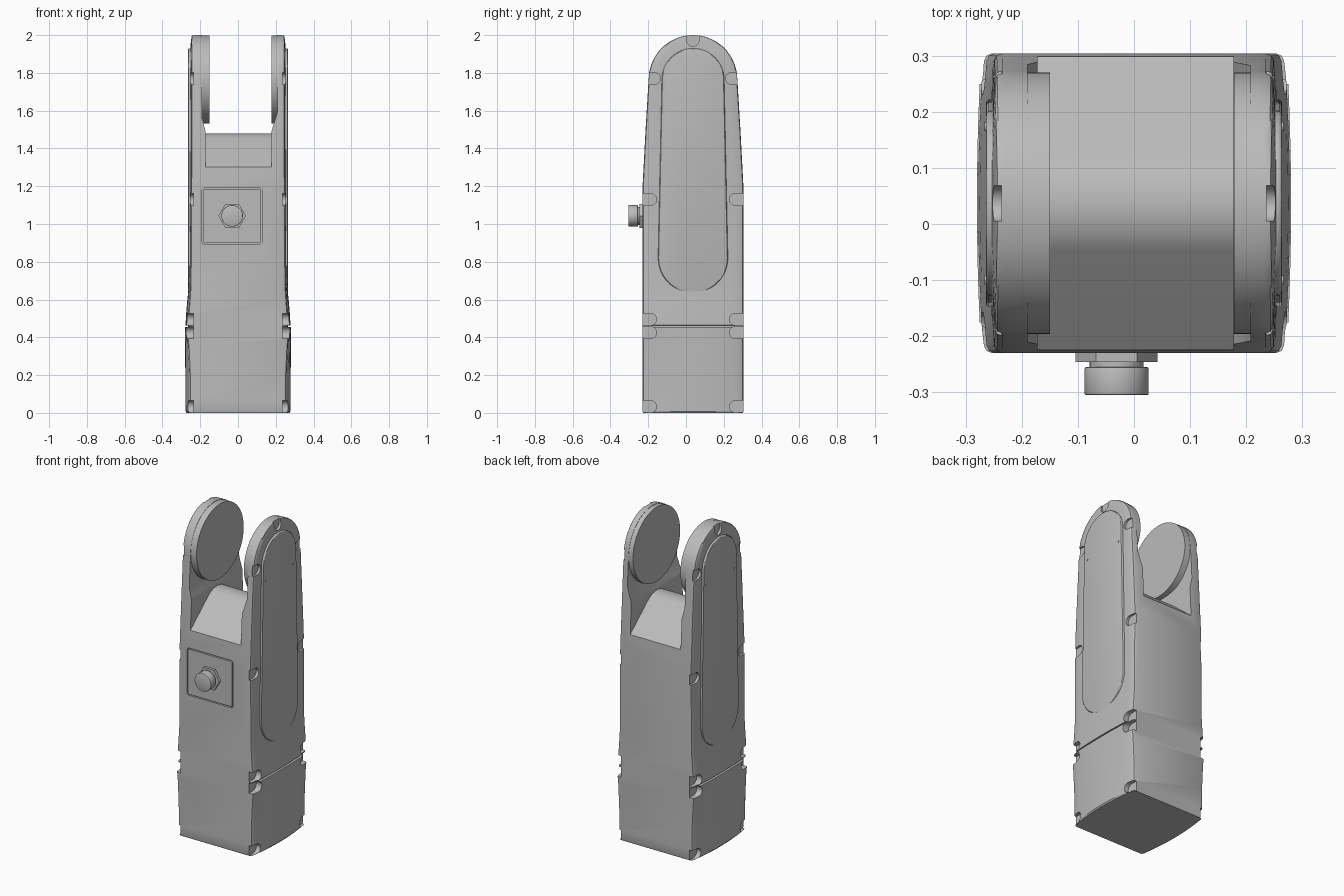
import bpy, bmesh, math
from mathutils import Vector

cube = bpy.data.objects.get("Cube")
if cube:
    bpy.data.objects.remove(cube, do_unlink=True)

grey = bpy.data.materials.new("light_grey")
grey.use_nodes = True
grey.diffuse_color = (0.5, 0.5, 0.5, 1)
grey.node_tree.nodes["Principled BSDF"].inputs["Base Color"].default_value = (0.5, 0.5, 0.5, 1)

MID_Y = 0.037      # middle of the housing in depth
PIVOT_Z = 1.765    # centre of the rounded fork tips
TIP_R = 0.235


def make(name, bm):
    bmesh.ops.recalc_face_normals(bm, faces=bm.faces)
    mesh = bpy.data.meshes.new(name)
    bm.to_mesh(mesh)
    bm.free()
    mesh.materials.append(grey)
    obj = bpy.data.objects.new(name, mesh)
    bpy.context.collection.objects.link(obj)
    return obj


def loft(name, rings):
    bm = bmesh.new()
    loops = [[bm.verts.new(p) for p in ring] for ring in rings]
    n = len(loops[0])
    for a, b in zip(loops, loops[1:]):
        for i in range(n):
            j = (i + 1) % n
            bm.faces.new((a[i], a[j], b[j], b[i]))
    bm.faces.new(loops[0])
    bm.faces.new(loops[-1])
    return make(name, bm)


def prism(name, outline, axis, lo, hi):
    """Extrude a 2D outline along x (outline is y, z) or y (outline is x, z)."""
    def place(d, p):
        return (d, p[0], p[1]) if axis == "x" else (p[0], d, p[1])
    return loft(name, [[place(d, p) for p in outline] for d in (lo, hi)])


def arc(cx, cz, r, start, end, n=16):
    angles = [math.radians(start + (end - start) * i / n) for i in range(n + 1)]
    return [(cx + r * math.cos(a), cz + r * math.sin(a)) for a in angles]


def circle(cx, cz, r, n=48):
    return arc(cx, cz, r, 0, 360, n)[:-1]


def rounded_rect(x0, x1, z0, z1, r):
    return (arc(x1 - r, z1 - r, r, 0, 90, 5) + arc(x0 + r, z1 - r, r, 90, 180, 5)
            + arc(x0 + r, z0 + r, r, 180, 270, 5) + arc(x1 - r, z0 + r, r, 270, 360, 5))


def apply(obj, mod):
    bpy.ops.object.select_all(action="DESELECT")
    bpy.context.view_layer.objects.active = obj
    obj.select_set(True)
    bpy.ops.object.modifier_apply(modifier=mod.name)


def cut(obj, cutter):
    mod = obj.modifiers.new("cut", "BOOLEAN")
    mod.operation = "DIFFERENCE"
    mod.solver = "EXACT"
    mod.object = cutter
    apply(obj, mod)
    bpy.data.objects.remove(cutter, do_unlink=True)


def bevel(obj, width, segments=2):
    mod = obj.modifiers.new("bevel", "BEVEL")
    mod.width = width
    mod.segments = segments
    mod.limit_method = "ANGLE"
    mod.angle_limit = math.radians(40)
    apply(obj, mod)


def section(z, half, corner, bulge):
    """Horizontal outline with bowed sides and softened corners."""
    side = [(corner - 0.013, -1.0), (corner - 0.003, -0.985)]
    for i in range(13):
        t = -0.95 + 1.9 * i / 12
        side.append((corner + (bulge - corner) * (1 - t * t), t))
    side += [(corner - 0.003, 0.985), (corner - 0.013, 1.0)]
    ring = side + [(-x, t) for x, t in reversed(side)]
    return [(x, MID_Y + half * t, z) for x, t in ring]


# Housing: base, seam groove, flared waist, tapering arms with round tips
stations = [
    (0.0, 0.264, 0.250, 0.272), (0.008, 0.267, 0.254, 0.278),
    (0.2, 0.267, 0.255, 0.279), (0.35, 0.267, 0.262, 0.280),
    (0.454, 0.267, 0.272, 0.280), (0.455, 0.267, 0.258, 0.266),
    (0.463, 0.267, 0.258, 0.266), (0.464, 0.267, 0.268, 0.278),
    (0.52, 0.267, 0.262, 0.275), (0.6, 0.267, 0.256, 0.268),
    (0.68, 0.267, 0.251, 0.260), (1.2, 0.267, 0.248, 0.258),
    (1.5, 0.251, 0.247, 0.257),
]
for deg in (0, 10, 20, 30, 40, 50, 58, 66, 73, 79, 84, 88):
    a = math.radians(deg)
    drop = math.sin(a) ** 3
    stations.append((PIVOT_Z + TIP_R * math.sin(a), TIP_R * math.cos(a),
                     0.247 - 0.004 * drop, 0.257 - 0.012 * drop))
housing = loft("housing", [section(*s) for s in stations])

# Gap between the arms, with a ridged saddle floor
crest = arc(MID_Y, 1.348, 0.132, 130, 50, 12)
front_y = MID_Y - 0.3
edge_z = crest[0][1] - (crest[0][0] - front_y) * math.tan(math.radians(40))
gap = [(front_y, edge_z)] + crest + [(2 * MID_Y - front_y, edge_z),
                                     (2 * MID_Y - front_y, 2.2), (front_y, 2.2)]
cut(housing, prism("gap_cutter", gap, "x", -0.172, 0.177))

# Relief pocket behind the pivot discs, running out towards the saddle
relief = [(-0.172, 1.49), (0.177, 1.49), (0.208, 1.59), (0.208, 2.2),
          (-0.19, 2.2), (-0.19, 1.56)]
cut(housing, prism("relief_cutter", relief, "y", -0.4, 0.5))

# Screw notches along the edges of both sides
notches = [(1.77, 0.205), (1.13, 0.225), (0.495, 0.225), (0.425, 0.225), (0.033, 0.225)]
for sx in (-1, 1):
    lo, hi = sorted((sx * 0.236, sx * 0.4))
    for z, offset in notches:
        for sy in (-1, 1):
            shape = arc(0, 0, 0.032, 90, 270, 10) + [(0.1, -0.032), (0.1, 0.032)]
            outline = [(MID_Y + sy * (offset + u), z + v) for u, v in shape]
            cut(housing, prism("notch_cutter", outline, "x", lo, hi))
    tip = arc(MID_Y, 1.972, 0.032, 180, 360, 10) + [(MID_Y + 0.032, 2.1), (MID_Y - 0.032, 2.1)]
    cut(housing, prism("tip_notch_cutter", tip, "x", lo, hi))

# Access plate set into a pocket, leaving a thin groove around it
cut(housing, prism("pocket_cutter", rounded_rect(-0.191, 0.127, 0.894, 1.19, 0.014),
                   "y", -0.4, -0.218))
parts = [housing]
parts.append(prism("access_plate", rounded_rect(-0.184, 0.12, 0.901, 1.183, 0.01),
                   "y", -0.230, -0.216))

# Round connector on a hexagonal nut
CX, CZ = -0.031, 1.043
parts.append(prism("connector_nut", circle(CX, CZ, 0.073, 6), "y", -0.246, -0.228))
parts.append(prism("connector_neck", circle(CX, CZ, 0.048), "y", -0.258, -0.24))
cap = prism("connector_cap", circle(CX, CZ, 0.057), "y", -0.305, -0.255)
bevel(cap, 0.003)
parts.append(cap)

# Pivot discs on the inner faces of the arms
for name, lo, hi in (("right_pivot_disc", -0.22, -0.15), ("left_pivot_disc", 0.178, 0.23)):
    parts.append(prism(name, circle(MID_Y, PIVOT_Z, TIP_R - 0.002, 72), "x", lo, hi))

# Raised side covers with two tiny screw dots each
stadium = arc(MID_Y, PIVOT_Z, 0.165, 0, 180, 24) + arc(MID_Y, 0.82, 0.185, 180, 360, 24)
for side, sx in (("right", -1), ("left", 1)):
    lo, hi = sorted((sx * 0.235, sx * 0.264))
    cover = prism(side + "_side_cover", stadium, "x", lo, hi)
    bevel(cover, 0.007, 3)
    parts.append(cover)
    lo, hi = sorted((sx * 0.26, sx * 0.266))
    for sy in (-1, 1):
        parts.append(prism(side + "_screw_dot", circle(MID_Y + sy * 0.137, 1.68, 0.008, 12),
                           "x", lo, hi))

# Smooth curved surfaces while keeping hard edges
for obj in parts:
    bpy.ops.object.select_all(action="DESELECT")
    bpy.context.view_layer.objects.active = obj
    obj.select_set(True)
    bpy.ops.object.shade_smooth_by_angle(angle=math.radians(30))
